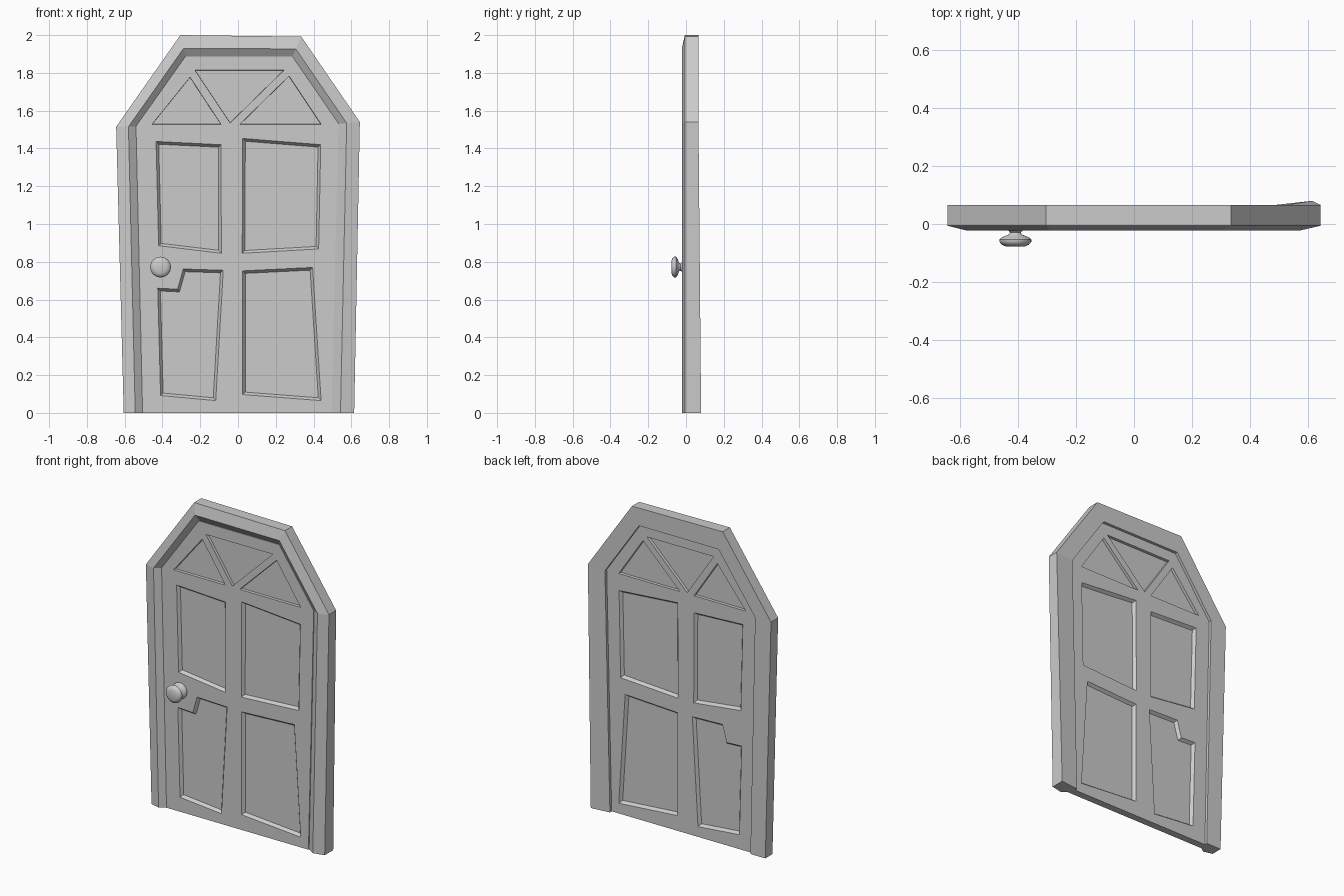
import bpy, bmesh, math
from mathutils import Vector
from mathutils.geometry import tessellate_polygon

if "Cube" in bpy.data.objects:
    bpy.data.objects.remove(bpy.data.objects["Cube"])

def finish(bm, name):
    bmesh.ops.recalc_face_normals(bm, faces=bm.faces)
    me = bpy.data.meshes.new(name)
    bm.to_mesh(me)
    bm.free()
    ob = bpy.data.objects.new(name, me)
    bpy.context.collection.objects.link(ob)
    return ob

def bridge(bm, a, b, closed=True):
    n = len(a)
    for i in range(n if closed else n - 1):
        j = (i + 1) % n
        bm.faces.new((a[i], a[j], b[j], b[i]))

def inset(poly, d):
    """Offset a 2D polygon inwards by d with mitred corners."""
    pts = [Vector(p) for p in poly]
    n = len(pts)
    area = sum(pts[i - 1].x * pts[i].y - pts[i].x * pts[i - 1].y for i in range(n))
    s = 1 if area > 0 else -1
    out = []
    for i, p in enumerate(pts):
        e1 = (p - pts[i - 1]).normalized()
        e2 = (pts[(i + 1) % n] - p).normalized()
        n1, n2 = Vector((-e1.y, e1.x)) * s, Vector((-e2.y, e2.x)) * s
        out.append(p + (n1 + n2) * d / (1 + n1.dot(n2)))
    return out

# Crooked frame: outer and inner outlines swept with a ridged section
OUTER = [(-.605, 0), (-.645, 1.515), (-.305, 2.0), (.335, 1.992), (.645, 1.54), (.615, 0)]
INNER = [(-.50, 0), (-.533, 1.515), (-.275, 1.88), (.285, 1.88), (.525, 1.53), (.49, 0)]
BACK = [.066, .066, .066, .066, .066, .08]
bm = bmesh.new()
rings = []
for o, i, yb in zip(OUTER, INNER, BACK):
    section = [(0, yb), (0, -.006), (.58, -.022), (1, .012), (1, .066)]
    rings.append([bm.verts.new((o[0] + (i[0] - o[0]) * t, y, o[1] + (i[1] - o[1]) * t))
                  for t, y in section])
for a, b in zip(rings, rings[1:]):
    bridge(bm, a, b)
bm.faces.new(rings[0])
bm.faces.new(rings[-1])
finish(bm, "door_frame")

# Door slab: recessed panels and triangular windows on both faces
SLAB = [(-.505, 0), (-.54, 1.518), (-.278, 1.887), (.288, 1.887), (.532, 1.532), (.495, 0)]
PANELS = [
    [(-.434, 1.437), (-.09, 1.42), (-.088, .845), (-.42, .885)],
    [(.025, 1.453), (.438, 1.42), (.427, .868), (.022, .845)],
    [(-.425, .66), (-.32, .655), (-.29, .762), (-.078, .755), (-.118, .065), (-.41, .092)],
    [(.025, .752), (.395, .77), (.44, .065), (.025, .097)],
]
WINDOWS = [
    [(-.455, 1.528), (-.254, 1.777), (-.09, 1.528)],
    [(-.228, 1.814), (.243, 1.814), (-.042, 1.535)],
    [(.01, 1.528), (.27, 1.783), (.44, 1.528)],
]
loops = [SLAB] + PANELS + WINDOWS
insets = [0] + [.014] * len(PANELS) + [.001] * len(WINDOWS)
tris = tessellate_polygon([[Vector((x, z, 0)) for x, z in lp] for lp in loops])
bm = bmesh.new()
rims = []
for y, dy in ((.002, .018), (.048, -.018)):
    rows = [[bm.verts.new((x, y, z)) for x, z in lp] for lp in loops]
    flat = [v for r in rows for v in r]
    for t in tris:
        bm.faces.new([flat[k] for k in t])
    for row, lp, d in list(zip(rows, loops, insets))[1:]:
        floor = [bm.verts.new((p.x, y + dy, p.y)) for p in inset(lp, d)]
        bridge(bm, row, floor)
        bm.faces.new(floor)
    rims.append(rows[0])
bridge(bm, rims[0], rims[1])
finish(bm, "door_slab")

# Round knob with stem and rosette, turned around the y axis
PROFILE = [(.032, -.078), (.046, -.072), (.055, -.062), (.055, -.053), (.045, -.045),
           (.022, -.036), (.019, -.029), (.026, -.021), (.045, -.014), (.05, -.006), (.05, .01)]
N = 24
bm = bmesh.new()
rows = [[bm.verts.new((-.41 + r * math.cos(2 * math.pi * k / N), y,
                       .772 + r * math.sin(2 * math.pi * k / N))) for k in range(N)]
        for r, y in PROFILE]
for a, b in zip(rows, rows[1:]):
    bridge(bm, a, b)
bm.faces.new(rows[0])
bm.faces.new(rows[-1])
knob = finish(bm, "door_knob")
bpy.context.view_layer.objects.active = knob
knob.select_set(True)
bpy.ops.object.shade_smooth_by_angle(angle=math.radians(50))
